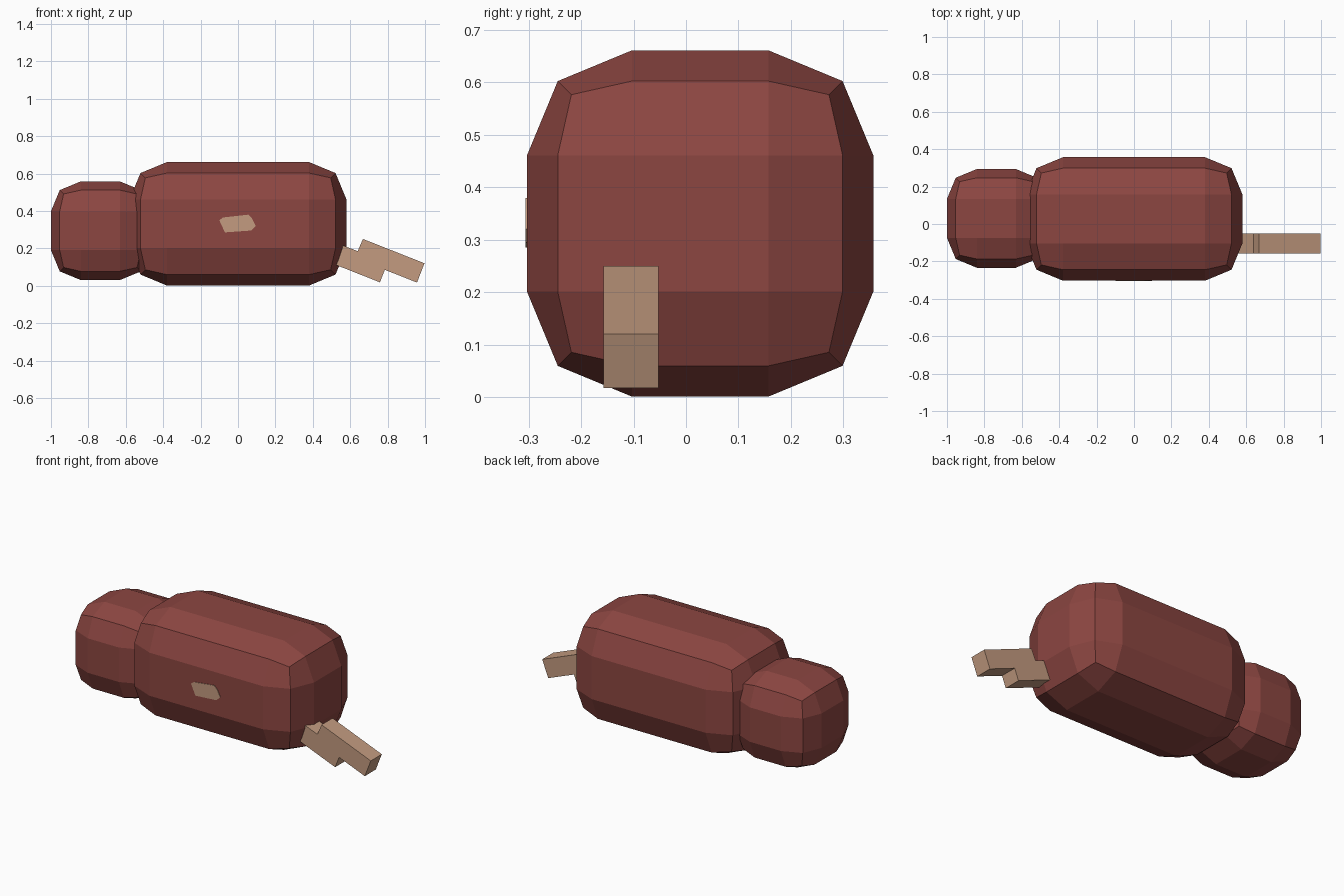
import bpy, bmesh
from mathutils import Vector

if "Cube" in bpy.data.objects:
    bpy.data.objects.remove(bpy.data.objects["Cube"])


def material(name, rgb):
    m = bpy.data.materials.new(name)
    m.diffuse_color = (*rgb, 1)
    m.use_nodes = True
    m.node_tree.nodes["Principled BSDF"].inputs["Base Color"].default_value = m.diffuse_color
    return m


BROWN = material("reddish brown", (0.262, 0.061, 0.053))
TAN = material("tan", (0.546, 0.328, 0.216))


def finish(bm, name, mat):
    bmesh.ops.recalc_face_normals(bm, faces=bm.faces)
    me = bpy.data.meshes.new(name)
    bm.to_mesh(me)
    bm.free()
    me.materials.append(mat)
    ob = bpy.data.objects.new(name, me)
    bpy.context.collection.objects.link(ob)
    return ob


def rounded_box(name, centre, size, radius, mat):
    bm = bmesh.new()
    bmesh.ops.create_cube(bm, size=1)
    for v in bm.verts:
        v.co = Vector(a * b for a, b in zip(v.co, size)) + Vector(centre)
    bmesh.ops.bevel(bm, geom=bm.edges[:], offset=radius, segments=2,
                    profile=0.5, affect='EDGES')
    return finish(bm, name, mat)


def slab(name, outline, y0, y1, mat):
    # outline in the x-z plane, extruded along y
    bm = bmesh.new()
    face = bm.faces.new([bm.verts.new((x, y0, z)) for x, z in outline])
    ext = bmesh.ops.extrude_face_region(bm, geom=[face])
    for v in ext["geom"]:
        if isinstance(v, bmesh.types.BMVert):
            v.co.y = y1
    return finish(bm, name, mat)


# Chunky body and smaller head, both with two-step rounded edges
rounded_box("body", (0, 0.027, 0.331), (1.16, 0.66, 0.66), 0.2, BROWN)
rounded_box("head", (-0.736, 0.03, 0.294), (0.528, 0.528, 0.528), 0.16, BROWN)

# Zigzag tail, its root buried in the body
slab("tail", [(0.45, 0.258), (0.64, 0.185), (0.668, 0.25), (0.997, 0.12),
              (0.957, 0.017), (0.785, 0.085), (0.759, 0.018), (0.42, 0.152)],
     -0.157, -0.052, TAN)

# Small tan patch on the flank
slab("flank_patch", [(-0.10, 0.35), (-0.08, 0.365), (0.055, 0.38), (0.075, 0.36),
                     (0.095, 0.32), (0.07, 0.295), (-0.07, 0.285)],
     -0.306, -0.300, TAN)
